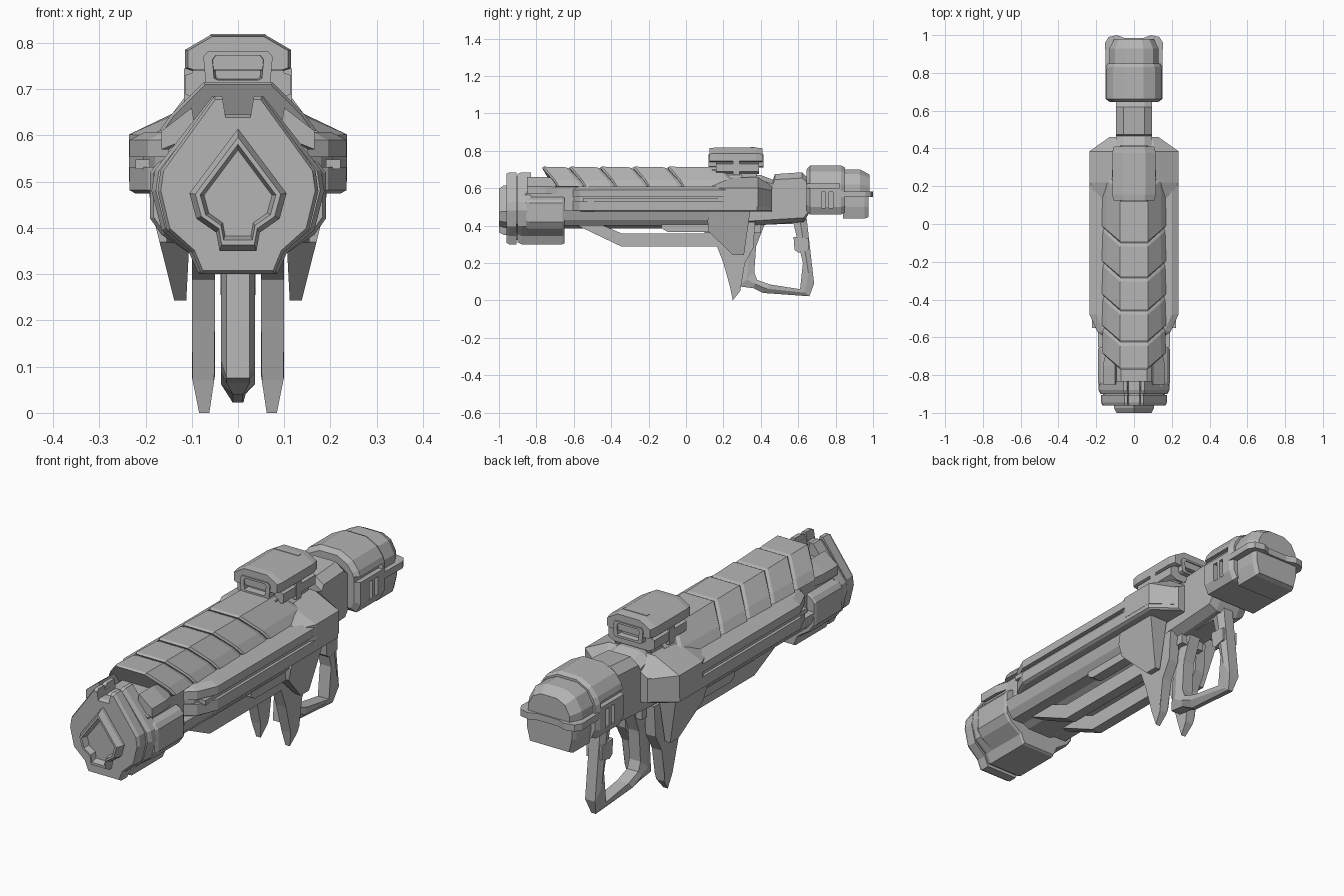
import bpy, bmesh

if "Cube" in bpy.data.objects:
    bpy.data.objects.remove(bpy.data.objects["Cube"])

grey = bpy.data.materials.new("dark_grey")
grey.diffuse_color = (.46, .46, .46, 1)
grey.use_nodes = True
grey.node_tree.nodes["Principled BSDF"].inputs["Base Color"].default_value = grey.diffuse_color

def build(name, verts, faces, mirror=False):
    me = bpy.data.meshes.new(name)
    me.from_pydata(verts, [], faces)
    me.materials.append(grey)
    bm = bmesh.new()
    bm.from_mesh(me)
    bmesh.ops.recalc_face_normals(bm, faces=bm.faces)
    bm.to_mesh(me)
    bm.free()
    ob = bpy.data.objects.new(name, me)
    bpy.context.collection.objects.link(ob)
    if mirror:
        ob.modifiers.new("Mirror", 'MIRROR')
    return ob

def loft(name, rings, mirror=False):
    n = len(rings[0])
    faces = [tuple(range(n)), tuple(range((len(rings) - 1) * n, len(rings) * n))]
    for r in range(len(rings) - 1):
        for i in range(n):
            j = (i + 1) % n
            faces.append((r*n + i, r*n + j, (r+1)*n + j, (r+1)*n + i))
    return build(name, [v for r in rings for v in r], faces, mirror)

def prism(name, pts, a, b, axis, mirror=False):
    put = {'x': lambda p, t: (t, p[0], p[1]), 'y': lambda p, t: (p[0], t, p[1]),
           'z': lambda p, t: (p[0], p[1], t)}[axis]
    return loft(name, [[put(p, a) for p in pts], [put(p, b) for p in pts]], mirror)

def sym(half):
    return half + [(-x, z) for x, z in reversed(half) if x > 0]

def section(pts, y, s=1.0, cz=0.5):
    return [(x * s, y, cz + (z - cz) * s) for x, z in pts]

def box(name, x, y, z, mirror=False):
    return prism(name, [(x[0], z[0]), (x[1], z[0]), (x[1], z[1]), (x[0], z[1])], y[0], y[1], 'y', mirror)

def blade(name, pts, hi, lo, zlo, zhi):
    # side plate whose x range narrows from hi to lo going down
    def ring(k):
        out = []
        for y, z in pts:
            t = min(1, max(0, (z - zlo) / (zhi - zlo)))
            out.append((lo[k] + (hi[k] - lo[k]) * t, y, z))
        return out
    return loft(name, [ring(0), ring(1)], True)

def cut(target, cutter):
    cutter.hide_render = True
    m = target.modifiers.new("Cut", 'BOOLEAN')
    m.operation = 'DIFFERENCE'
    m.solver = 'EXACT'
    m.object = cutter
    bpy.context.view_layer.objects.active = target
    bpy.ops.object.modifier_apply(modifier=m.name)
    bpy.data.objects.remove(cutter)

# Muzzle: shield plates with a hollow raised diamond
shield = sym([(0, .645), (.03, .645), (.037, .685), (.055, .685), (.18, .525), (.187, .48),
              (.165, .395), (.105, .345), (.085, .30)])
front = [(x * .93, z) for x, z in shield]
loft("muzzle_shield", [section(front, -.96, .96), section(front, -.945), section(front, -.905)])
loft("muzzle_neck", [section(shield, -.91, .88), section(shield, -.86, .88)])
loft("muzzle_rear_plate", [section(shield, -.90, .95), section(shield, -.88), section(shield, -.83)])
gem = sym([(0, .615), (.105, .475), (.09, .42), (.047, .39), (.04, .35)])
loft("muzzle_diamond", [section(gem, -.94, 1, .47), section(gem, -.975, 1, .47), section(gem, -1, .88, .46),
                        section(gem, -1, .78, .46), section(gem, -.972, .70, .46)])
cuff = sym([(.12, .57), (.175, .54), (.19, .52), (.19, .42), (.165, .385), (.105, .345), (.085, .30)])
loft("muzzle_cuff", [section(cuff, -.855, .96), section(cuff, -.84), section(cuff, -.66), section(cuff, -.65, .97)])
loft("muzzle_arm", [[(.09, -.85, .60), (.165, -.85, .57), (.165, -.85, .61), (.10, -.85, .66)],
                    [(.09, -.75, .60), (.165, -.75, .57), (.165, -.75, .61), (.10, -.75, .66)],
                    [(.09, -.6, .60), (.13, -.6, .57), (.13, -.6, .60), (.10, -.6, .64)]], True)

# Barrel and core body
prism("barrel", sym([(.07, .63), (.15, .57), (.15, .46), (.11, .41), (.06, .385)]), -.86, .3, 'y')
prism("cover_core", sym([(.07, .69), (.15, .615), (.15, .56)]), -.70, .3, 'y')
prism("lower_side_body", [(.08, .48), (.19, .48), (.175, .43), (.15, .40), (.08, .40)], -.65, .3, 'y', True)

# Segmented top cover with chevron joints
joints = [-.77, -.625, -.46, -.285, -.10, .19]
roof = sym([(.075, .715), (.145, .645), (.17, .61), (.145, .605)])
def chevron(y, s):
    return [(x * s, y + (max(0, abs(x) - .075) * .85), .61 + (z - .61) * s) for x, z in roof]
for i in range(5):
    a, b = joints[i], joints[i + 1]
    loft("cover_segment", [chevron(a, .95), chevron(a + .01, 1), chevron(b - .02, .97), chevron(b, .91)])

# Side rails, stacked with a recessed channel between
plan = [(.13, -.62), (.195, -.57), (.235, -.48), (.235, .38), (.13, .46), (.06, .46)]
def rail(name, levels):
    loft(name, [[(x - d if x > .1 else x, y, z) for x, y in plan] for z, d in levels], True)
rail("upper_side_rail", [(.553, 0), (.59, 0), (.608, .035)])
rail("lower_side_rail", [(.475, .012), (.482, 0), (.532, 0)])
prism("rail_channel", [(.13, -.62), (.18, -.57), (.205, -.48), (.205, .36), (.12, .44), (.06, .44)], .52, .57, 'z', True)
box("channel_bar", (.19, .222), (-.55, .23), (.527, .548), True)
def shoulder(y, w, z, rx, rz):
    return [(.05, y, .5), (w, y, .5), (w, y, z), (rx, y, rz), (.05, y, rz)]
loft("rear_shoulder", [shoulder(.14, .20, .60, .12, .625), shoulder(.22, .236, .602, .115, .655),
                       shoulder(.385, .236, .602, .115, .66), shoulder(.46, .13, .585, .095, .61)], True)

# Receiver, chamfered
recv = [(.13, .66), (.40, .67), (.465, .645), (.475, .675), (.62, .685), (.655, .65), (.66, .47),
        (.63, .42), (.37, .40), (.13, .39)]
inner = [(y, .53 + (z - .53) * .8) for y, z in recv]
loft("receiver", [[(x, y, z) for y, z in p] for x, p in [(-.095, inner), (-.055, recv), (.055, recv), (.095, inner)]])

# Sight
top = sym([(.06, .817), (.115, .785), (.115, .745), (.10, .74)])
loft("sight_hood", [section(top, .125, .94, .76), section(top, .155, 1, .76), section(top, .375, 1, .76),
                    section(top, .41, .93, .76)])
low = sym([(.10, .75), (.10, .735), (.115, .73), (.115, .69), (.085, .675)])
prism("sight_body", low, .16, .39, 'y')
prism("sight_base", [(.12, .62), (.14, .70), (.39, .70), (.36, .62)], -.09, .09, 'x')
frame = sym([(.065, .782), (.075, .77), (.07, .715), (.06, .71)])
loft("sight_window", [section(frame, .20, 1, .748), section(frame, .12, 1, .748), section(frame, .12, .74, .748),
                      section(frame, .15, .68, .748)])
loft("sight_rear_lens", [section(frame, .36, 1, .748), section(frame, .415, 1, .748),
                         section(frame, .415, .74, .748), section(frame, .39, .68, .748)])
box("sight_clamp", (.10, .117), (.25, .285), (.67, .745), True)
box("sight_top_bar", (-.06, .06), (.345, .365), (.81, .819))

# Stock
sec = sym([(.05, .72), (.11, .69), (.14, .65), (.15, .62), (.15, .50), (.13, .46)])
stock = loft("stock", [section(sec, .645, .85, .59), section(sec, .662, 1, .59),
                       section(sec, .83, 1, .59), section(sec, .85, .93, .59)])
for y in (.735, .775):
    for s in (-1, 1):
        cut(stock, box("slot_cutter", sorted((s * .125, s * .2)), (y - .011, y + .011), (.495, .58)))
for s in (-1, 1):
    cut(stock, box("groove_cutter", sorted((s * .128, s * .2)), (.6, .82), (.60, .625)))
cap = sym([(.05, .70), (.10, .675), (.13, .62), (.13, .57)])
loft("stock_upper_cap", [section(cap, .84, 1), section(cap, .93, 1), section(cap, .98, .80, .57)])
heel = sym([(.12, .56), (.12, .50), (.105, .437)])
loft("stock_heel", [section(heel, .84), section(heel, .955), section(heel, .975, .93, .55)])
prism("stock_fin", [(0, .82), (.15, .82), (.153, .96), (.135, .99), (.09, 1.0), (.05, .985), (0, .985)],
      .553, .583, 'z', True)

# Grip loop, thinner along its bottom edge
outer = [(.36, .43), (.30, .30), (.285, .075), (.36, .065), (.41, .04), (.66, .022), (.685, .09), (.645, .44)]
hole = [(.42, .405), (.375, .29), (.365, .15), (.38, .11), (.45, .085), (.61, .06), (.625, .20), (.575, .41)]
n = len(outer)
mid = [((a + c) / 2, (b + d) / 2) for (a, b), (c, d) in zip(outer, hole)]
rings = [[(x * (.45 if z < .05 else 1), y, z) for y, z in p] for p, x in
         ((outer, -.025), (outer, .025), (mid, .037), (hole, .028), (hole, -.028), (mid, -.037))]
build("grip_loop", [v for r in rings for v in r],
      [(r*n + i, r*n + (i+1) % n, ((r+1) % 6)*n + (i+1) % n, ((r+1) % 6)*n + i) for r in range(6) for i in range(n)])
prism("grip_trigger", [(.575, .34), (.655, .33), (.655, .27), (.60, .255), (.58, .27)], -.038, .038, 'x')

# Lower blades, side fins and under rails
blade("lower_blade", [(.13, .42), (.15, .33), (.20, .20), (.236, .07), (.25, 0), (.29, .05), (.295, .08),
                      (.315, .20), (.36, .28), (.37, .42)], (.05, .10), (.062, .084), 0, .08)
blade("side_fin", [(.115, .43), (.12, .37), (.25, .243), (.31, .243), (.345, .49), (.14, .49)],
      (.10, .195), (.112, .137), .24, .47)
prism("fin_runner", [(-.13, .41), (-.13, .385), (-.10, .367), (.12, .367), (.13, .41)], .105, .155, 'x', True)
prism("under_rail", [(-.58, .40), (-.345, .288), (.17, .288), (.17, .358), (-.345, .358), (-.44, .40)],
      .05, .10, 'x', True)
box("under_spine", (-.06, .06), (.10, .40), (.36, .45))
